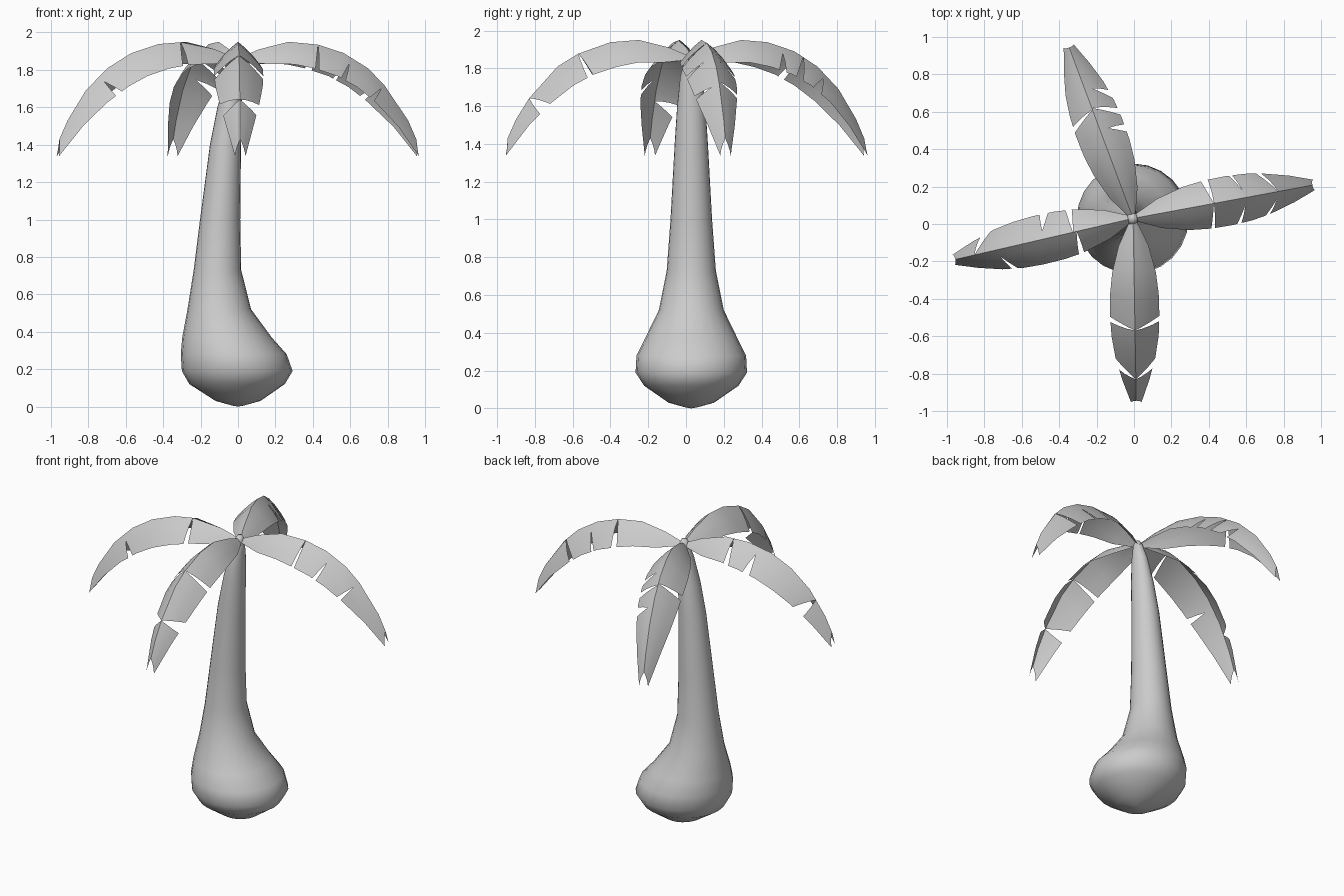
import bpy, bmesh, math
from mathutils import Vector, Matrix

if "Cube" in bpy.data.objects:
    bpy.data.objects.remove(bpy.data.objects["Cube"])

CENTRE = Vector((-0.005, 0.03, 0))


def finish(name, bm, angle):
    bmesh.ops.remove_doubles(bm, verts=bm.verts, dist=0.0005)
    bmesh.ops.recalc_face_normals(bm, faces=bm.faces)
    me = bpy.data.meshes.new(name)
    bm.to_mesh(me)
    bm.free()
    ob = bpy.data.objects.new(name, me)
    bpy.context.collection.objects.link(ob)
    bpy.ops.object.select_all(action='DESELECT')
    ob.select_set(True)
    bpy.context.view_layer.objects.active = ob
    bpy.ops.object.shade_smooth_by_angle(angle=math.radians(angle))
    return ob


# trunk: stacked elliptical rings (z, x min, x max, y half width)
RINGS = [(0.005, -0.03, 0.03, 0.03), (0.03, -0.12, 0.12, 0.12),
         (0.12, -0.26, 0.25, 0.25), (0.19, -0.30, 0.292, 0.295),
         (0.28, -0.306, 0.26, 0.29), (0.37, -0.298, 0.18, 0.245),
         (0.52, -0.27, 0.07, 0.172), (0.73, -0.237, 0.017, 0.13),
         (1.0, -0.203, 0.012, 0.11), (1.4, -0.15, 0.016, 0.088),
         (1.6, -0.11, 0.022, 0.075), (1.76, -0.065, 0.022, 0.058),
         (1.86, -0.035, 0.02, 0.03), (1.885, -0.022, 0.01, 0.016)]
bm = bmesh.new()
N = 24
rings = []
for z, x0, x1, hy in RINGS:
    rings.append([bm.verts.new(((x0 + x1) / 2 + (x1 - x0) / 2 * math.cos(a),
                                0.028 + hy * math.sin(a), z))
                  for a in (2 * math.pi * i / N for i in range(N))])
for lo, hi in zip(rings, rings[1:]):
    for i in range(N):
        j = (i + 1) % N
        bm.faces.new((lo[i], lo[j], hi[j], hi[i]))
bottom = bm.verts.new((0, 0.028, 0))
for i in range(N):
    bm.faces.new((bottom, rings[0][(i + 1) % N], rings[0][i]))
bm.faces.new(rings[-1])
finish("trunk", bm, 80)

# frond midrib: (radius, height, half width)
RIB = [(0.0, 1.86, 0.015), (0.12, 1.91, 0.08), (0.28, 1.95, 0.117),
       (0.43, 1.938, 0.13), (0.58, 1.89, 0.132), (0.71, 1.81, 0.126),
       (0.83, 1.69, 0.108), (0.93, 1.53, 0.072), (1.01, 1.35, 0.028)]


def rib(r):
    for a, b in zip(RIB, RIB[1:]):
        if r <= b[0] or b is RIB[-1]:
            k = (r - a[0]) / (b[0] - a[0])
            return [p + (q - p) * k for p, q in zip(a, b)]


def leaf_point(r, s, side):
    # arched cross section, square to the midrib
    rr, z, w = rib(r)
    a, b = rib(max(0, r - 0.06)), rib(min(1.01, r + 0.06))
    t = Vector((b[0] - a[0], 0, b[1] - a[1])).normalized()
    down = Vector((t.z, 0, -t.x))
    drop = 1.03 * w * (0.72 * s + 0.28 * s * s)
    return Vector((rr, side * w * s, z)) + down * drop


COLS = (0, 0.33, 0.67, 1)


def frond(name, angle, left, right):
    # notches are (radius, inner end across the leaf, half gap)
    bm = bmesh.new()
    for side, notches in ((1, left), (-1, right)):
        rows = [(p[0], 0, 0, False) for p in RIB
                if all(abs(p[0] - n[0]) > 0.04 for n in notches)]
        for r, s0, gap in notches:
            rows += [(r - 1e-5, s0, -gap, False), (r + 1e-5, s0, gap, True)]
        rows.sort(key=lambda row: row[0])
        prev = None
        for r, s0, gap, torn in rows:
            cur = []
            for s in COLS:
                q = r + gap * max(0, s - s0) / (1 - s0)
                if r > 1.0:
                    q -= 0.035 * (1 - s)      # forked tip
                cur.append(bm.verts.new(leaf_point(q, s, side)))
            if prev and not torn:
                for i in range(len(COLS) - 1):
                    bm.faces.new((prev[i], prev[i + 1], cur[i + 1], cur[i]))
            prev = cur
    bm.transform(Matrix.Translation(CENTRE) @ Matrix.Rotation(math.radians(angle), 4, 'Z'))
    finish(name, bm, 60)


# four torn fronds
frond("frond_right", 10.5,
      [(0.44, 0, 0.025), (0.62, 0.33, 0.01), (0.79, 0, 0.014)],
      [(0.44, 0, 0.012), (0.62, 0.33, 0.014), (0.8, 0.33, 0.012)])
frond("frond_back", 110.5,
      [(0.62, 0, 0.02)],
      [(0.51, 0.33, 0.022), (0.63, 0, 0.022), (0.75, 0.33, 0.025)])
frond("frond_left", 193,
      [(0.31, 0, 0.022), (0.76, 0.33, 0.016)],
      [(0.33, 0, 0.022), (0.5, 0.33, 0.025), (0.87, 0, 0.025)])
frond("frond_front", 271,
      [(0.6, 0, 0.018), (0.86, 0, 0.022)],
      [(0.6, 0, 0.018), (0.86, 0, 0.025)])
